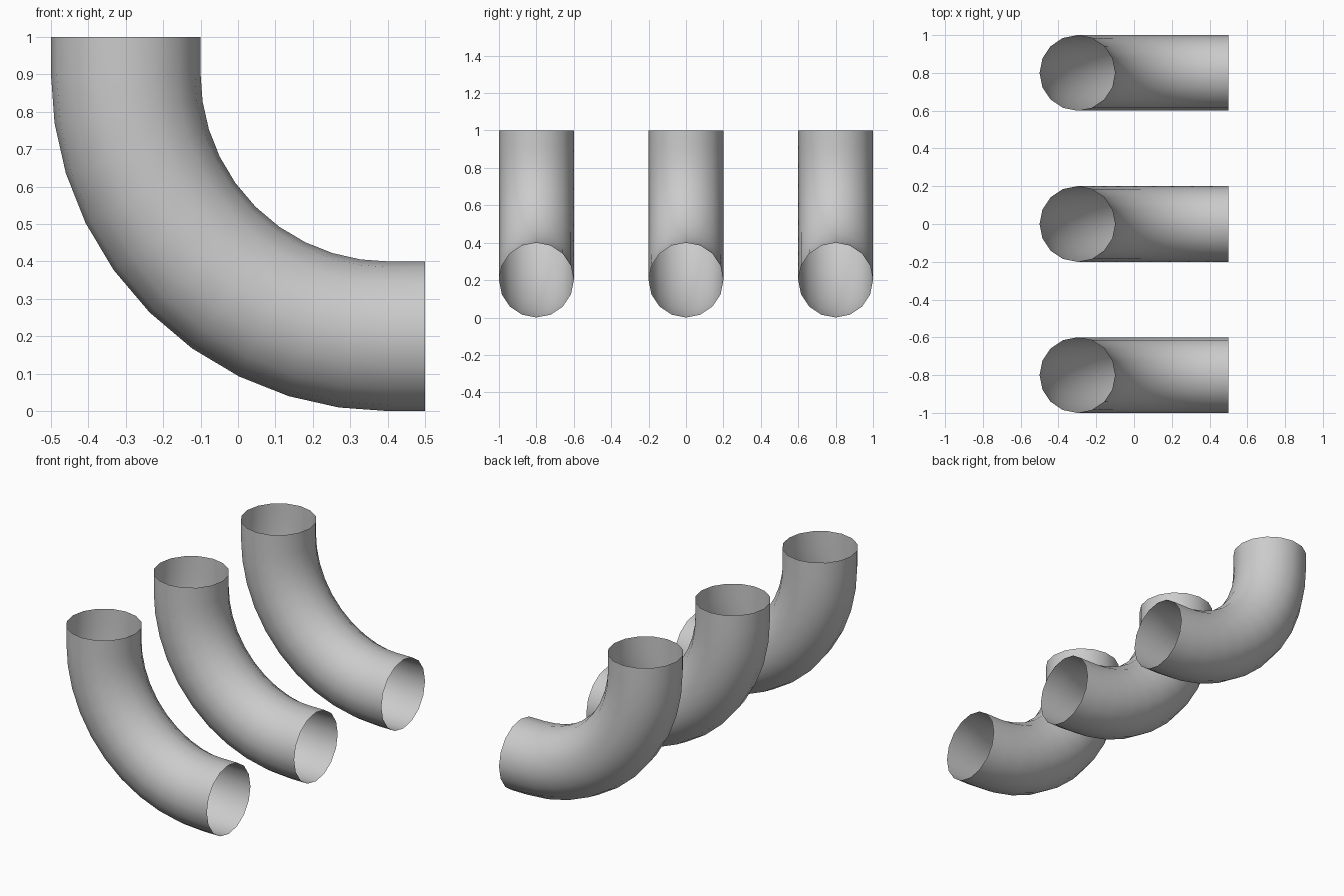
import bpy, bmesh
from math import cos, sin, pi, sqrt, atan2
from mathutils import Vector

if "Cube" in bpy.data.objects:
    bpy.data.objects.remove(bpy.data.objects["Cube"])

SIDES, STEPS = 16, 10
RADIUS, BEND = 0.2, 0.7          # tube radius, bend radius of the centre line
CX, CZ = 0.4, 0.9                # bend centre


def bend_angle(t):
    """Angle along a quarter arc traced as a rational quadratic curve."""
    w = 2 * t * (1 - t) / sqrt(2)
    return atan2(w + t * t, w + (1 - t) ** 2)


# Centre-line stations: straight top collar, quarter bend, straight side collar
stations = [(Vector((-0.3, 0, 1.0)), 0.0)]
for i in range(STEPS + 1):
    a = bend_angle(i / STEPS)
    stations.append((Vector((CX - BEND * cos(a), 0, CZ - BEND * sin(a))), a))
stations.append((Vector((0.5, 0, 0.2)), pi / 2))


def pipe_elbow(name, y):
    """Open-ended tube swept along the stations."""
    bm = bmesh.new()
    rings = []
    for centre, a in stations:
        outward = Vector((-cos(a), 0, -sin(a)))
        side = Vector((0, 1, 0))
        rings.append([bm.verts.new(centre + RADIUS * (outward * cos(b) + side * sin(b)))
                      for b in (2 * pi * k / SIDES for k in range(SIDES))])
    for r0, r1 in zip(rings, rings[1:]):
        for k in range(SIDES):
            n = (k + 1) % SIDES
            bm.faces.new((r0[k], r0[n], r1[n], r1[k])).smooth = True
    # Make the normals face away from the tube axis
    bm.normal_update()
    bm.faces.ensure_lookup_table()
    f = bm.faces[0]
    if f.normal.dot(f.calc_center_median() - stations[0][0]) < 0:
        bmesh.ops.reverse_faces(bm, faces=bm.faces[:])
    mesh = bpy.data.meshes.new(name)
    bm.to_mesh(mesh)
    bm.free()
    obj = bpy.data.objects.new(name, mesh)
    obj.location.y = y
    bpy.context.collection.objects.link(obj)


# Three parallel elbows
for label, y in (("front", -0.8), ("middle", 0.0), ("back", 0.8)):
    pipe_elbow("pipe_elbow_" + label, y)
